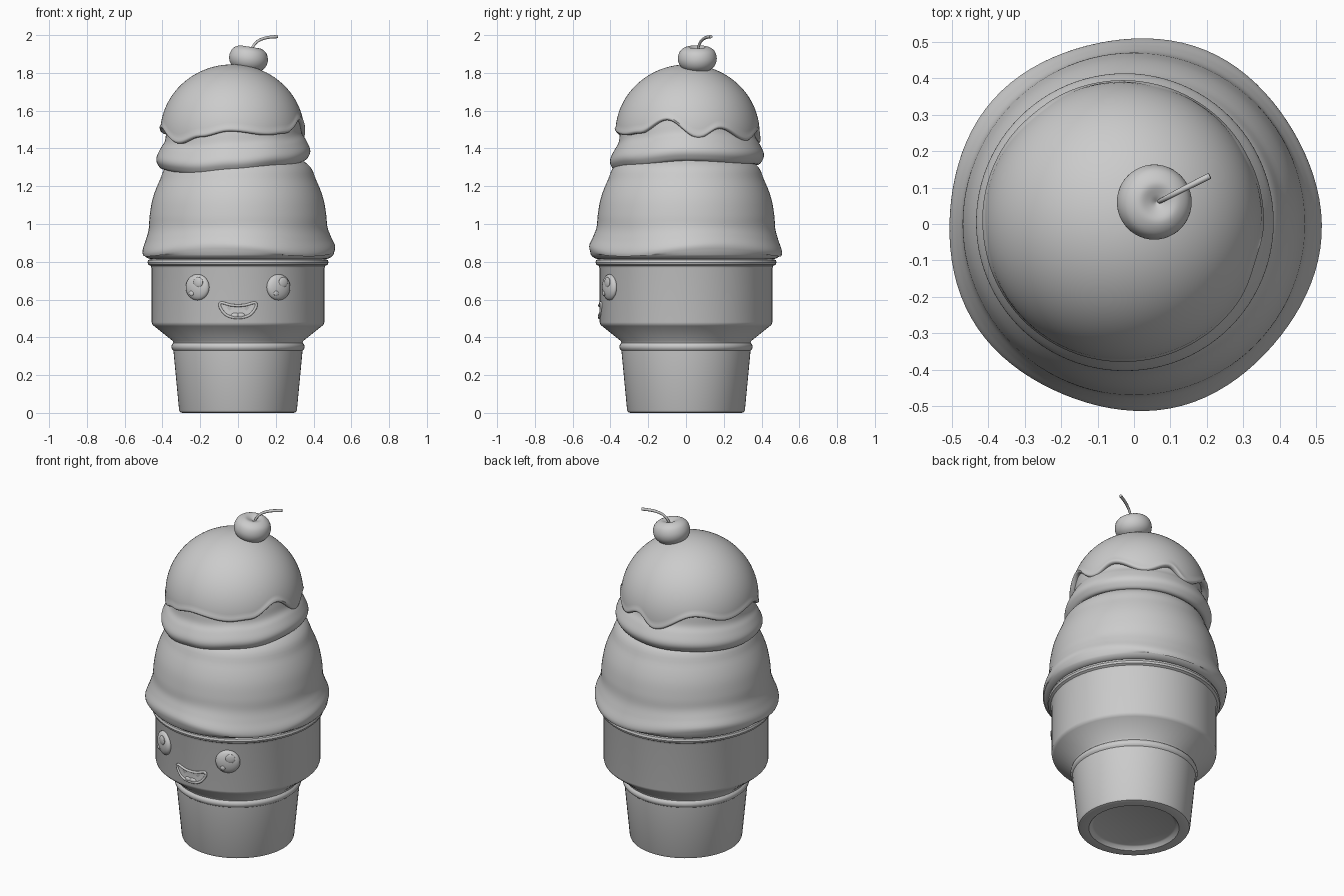
import bpy
import bmesh
from math import sin, cos, pi, sqrt, radians, degrees
from mathutils import Vector, Matrix

cube = bpy.data.objects.get("Cube")
if cube:
    bpy.data.objects.remove(cube, do_unlink=True)

GREY = (0.6, 0.6, 0.6, 1)
mat = bpy.data.materials.new("plain grey")
mat.use_nodes = True
mat.diffuse_color = GREY
mat.node_tree.nodes["Principled BSDF"].inputs["Base Color"].default_value = GREY

BODY_R = 0.457   # radius of the cup wall that carries the face


def finish(obj, angle):
    obj.data.materials.clear()
    obj.data.materials.append(mat)
    bpy.ops.object.select_all(action='DESELECT')
    obj.select_set(True)
    bpy.context.view_layer.objects.active = obj
    bpy.ops.object.shade_smooth_by_angle(angle=radians(angle))
    return obj


def from_bmesh(name, bm, angle=60):
    bmesh.ops.remove_doubles(bm, verts=bm.verts, dist=1e-5)
    bmesh.ops.recalc_face_normals(bm, faces=bm.faces)
    mesh = bpy.data.meshes.new(name)
    bm.to_mesh(mesh)
    bm.free()
    obj = bpy.data.objects.new(name, mesh)
    bpy.context.collection.objects.link(obj)
    return finish(obj, angle)


def spline(pts, steps=5, closed=False):
    """Smooth curve through a few 2D points."""
    pts = [Vector(p) for p in pts]
    n, out = len(pts), []
    for i in range(n if closed else n - 1):
        if closed:
            p0, p1, p2, p3 = (pts[(i + k) % n] for k in (-1, 0, 1, 2))
        else:
            p0, p1, p2, p3 = pts[max(i - 1, 0)], pts[i], pts[i + 1], pts[min(i + 2, n - 1)]
        for s in range(steps):
            t = s / steps
            out.append(p1 + 0.5 * t * ((p2 - p0) + t * ((2 * p0 - 5 * p1 + 4 * p2 - p3)
                                                        + t * (3 * (p1 - p2) + p3 - p0))))
    return out if closed else out + [pts[-1]]


def around(table, a):
    """Value at angle a, eased between (degrees, value) pairs around a full turn."""
    d = degrees(a) % 360
    ring = [(table[-1][0] - 360, table[-1][1])] + table + [(table[0][0] + 360, table[0][1])]
    for (d0, v0), (d1, v1) in zip(ring, ring[1:]):
        if d0 <= d <= d1:
            return v0 + (v1 - v0) * (1 - cos(pi * (d - d0) / (d1 - d0))) / 2


def lathe(name, profile, segments=96, place=Matrix(), angle=60):
    """Turn profile(a) -> [(radius, height)] around z."""
    bm = bmesh.new()
    cols = []
    for i in range(segments):
        a = 2 * pi * i / segments
        cols.append([bm.verts.new(place @ Vector((r * cos(a), r * sin(a), z)))
                     for r, z in profile(a)])
    for i, c in enumerate(cols):
        d = cols[(i + 1) % segments]
        for j in range(len(c) - 1):
            bm.faces.new((c[j], d[j], d[j + 1], c[j + 1]))
    return from_bmesh(name, bm, angle)


def on_wall(u, z, lift=0.0):
    """Point on the front of the cup wall, u measured along the curve."""
    a = u / BODY_R
    r = BODY_R + lift
    return Vector((r * sin(a), -r * cos(a), z))


def button(name, u, z, radii, lift=0.0):
    """Flattened ball lying on the cup wall."""
    turn = Matrix.Rotation(u / BODY_R, 4, 'Z') @ Matrix.Rotation(pi / 2, 4, 'X')
    m = Matrix.Translation(on_wall(u, z, lift)) @ turn @ Matrix.Diagonal((*radii, 1))
    bm = bmesh.new()
    bmesh.ops.create_uvsphere(bm, u_segments=32, v_segments=16, radius=1, matrix=m)
    return from_bmesh(name, bm)


def tube(name, pts, radius, closed=False, radii=None):
    data = bpy.data.curves.new(name, 'CURVE')
    data.dimensions = '3D'
    data.bevel_depth = radius
    data.bevel_resolution = 3
    data.use_fill_caps = True
    s = data.splines.new('POLY')
    s.points.add(len(pts) - 1)
    for i, p in enumerate(pts):
        s.points[i].co = (*p, 1)
        s.points[i].radius = radii[i] if radii else 1
    s.use_cyclic_u = closed
    obj = bpy.data.objects.new(name, data)
    bpy.context.collection.objects.link(obj)
    bpy.ops.object.select_all(action='DESELECT')
    obj.select_set(True)
    bpy.context.view_layer.objects.active = obj
    bpy.ops.object.convert(target='MESH')
    return finish(bpy.context.view_layer.objects.active, 50)


# Wafer cup with a recessed base, a step and a rim
cup = [(0, .022), (.225, .022), (.235, .018), (.25, 0), (.295, 0), (.307, .004), (.312, .015),
       (.342, .33), (.35, .338), (.353, .35), (.35, .362), (.342, .37), (.345, .38),
       (.445, .46), (.453, .468), (BODY_R, .48), (BODY_R, .765), (.462, .778),
       (.475, .785), (.479, .797), (.475, .81), (.44, .82), (0, .82)]
lathe("wafer_cup", lambda a: cup, 64, angle=35)


# Lower scoop with a gently uneven foot
scoop = spline([(0, .84), (.40, .83), (.46, .814), (.498, .832), (.510, .87), (.49, .925), (.473, .98),
                (.467, 1.05), (.45, 1.14), (.415, 1.23), (.365, 1.32), (.2, 1.4), (0, 1.42)])


def lower_profile(a):
    out = []
    for r, z in scoop:
        foot = max(0, 1 - abs(z - .87) / .14)
        out.append((r * (1 + .01 * foot * cos(5 * a + .4)),
                    z + .02 * foot * sin(3 * a + .6) * (z > .84)))
    return out


lathe("lower_scoop", lower_profile)

# Upper scoop with a sloping, rolled skirt
skirt = spline([(0, .04), (.30, .03), (.37, 0), (.4, .025), (.407, .06), (.385, .11), (.362, .15),
                (.353, .21), (.335, .28), (.2, .38), (0, .4)])
hem = [(0, 1.335), (60, 1.32), (110, 1.31), (180, 1.29), (240, 1.265), (270, 1.28), (310, 1.305)]
lathe("upper_scoop", lambda a: [(r, z + around(hem, a)) for r, z in skirt],
      place=Matrix.Translation((-.025, .005, 0)))

# Sauce cap with dripping edge
drips = [(9, 1.455), (27, 1.505), (55, 1.44), (77, 1.49), (93, 1.425), (129, 1.52), (159, 1.475),
         (190, 1.505), (222, 1.425), (243, 1.46), (268, 1.49), (300, 1.47), (318, 1.48), (343, 1.55)]


def sauce_radius(z):
    return .382 * sqrt(max(0, 1 - (max(z - 1.48, 0) / .365) ** 2))


def sauce_profile(a):
    e = around(drips, a)
    out = []
    for i in range(25):
        z = 1.845 - (1.845 - e - .025) * (1 - cos(i / 24 * pi / 2))
        out.append((sauce_radius(z), z))
    r = sauce_radius(e)
    return out + [(r + .004, e + .015), (r + .002, e + .006), (r - .006, e),
                  (r - .02, e), (r - .06, e + .012)]


lathe("sauce_cap", sauce_profile, 144, Matrix.Translation((-.03, .008, 0)))

# Cherry, tilted, with a curved stem
cherry = spline([(0, -.07), (.05, -.066), (.09, -.036), (.103, .004), (.09, .045),
                 (.055, .066), (.022, .058), (0, .045)])
lathe("cherry", lambda a: cherry, 48,
      Matrix.Translation((.055, .06, 1.872)) @ Matrix.Rotation(radians(9), 4, 'Y'))
stem = spline([(.066, .06, 1.9), (.078, .066, 1.937), (.105, .08, 1.968),
               (.15, .103, 1.986), (.208, .132, 1.992)])
tube("cherry_stem", stem, .008, radii=[.75 + .35 * i / (len(stem) - 1) for i in range(len(stem))])

# Eyes with two raised glints each
for side, x in (("right", -.223), ("left", .223)):
    button(side + "_eye", x, .665, (.069, .069, .028))
    button(side + "_eye_large_glint", x + .016, .692, (.027, .027, .008), .024)
    button(side + "_eye_small_glint", x - .024, .633, (.014, .014, .006), .023)

# Open mouth: rim, inner plate and tongue
outline = spline([(-.09, .583), (-.04, .571), (0, .568), (.04, .571), (.09, .583), (.094, .558),
                  (.06, .517), (0, .503), (-.06, .517), (-.094, .558)], 5, True)
tube("mouth_rim", [on_wall(u, z, .002) for u, z in outline], .007, True)
bm = bmesh.new()
edge = [bm.verts.new(on_wall(u, z, .002)) for u, z in outline]
hub = bm.verts.new(on_wall(0, .54, .002))
for i, v in enumerate(edge):
    bm.faces.new((hub, v, edge[(i + 1) % len(edge)]))
from_bmesh("mouth_inside", bm)
for side, x in (("right", -.015), ("left", .015)):
    button(side + "_tongue_half", x, .516, (.022, .014, .009))
